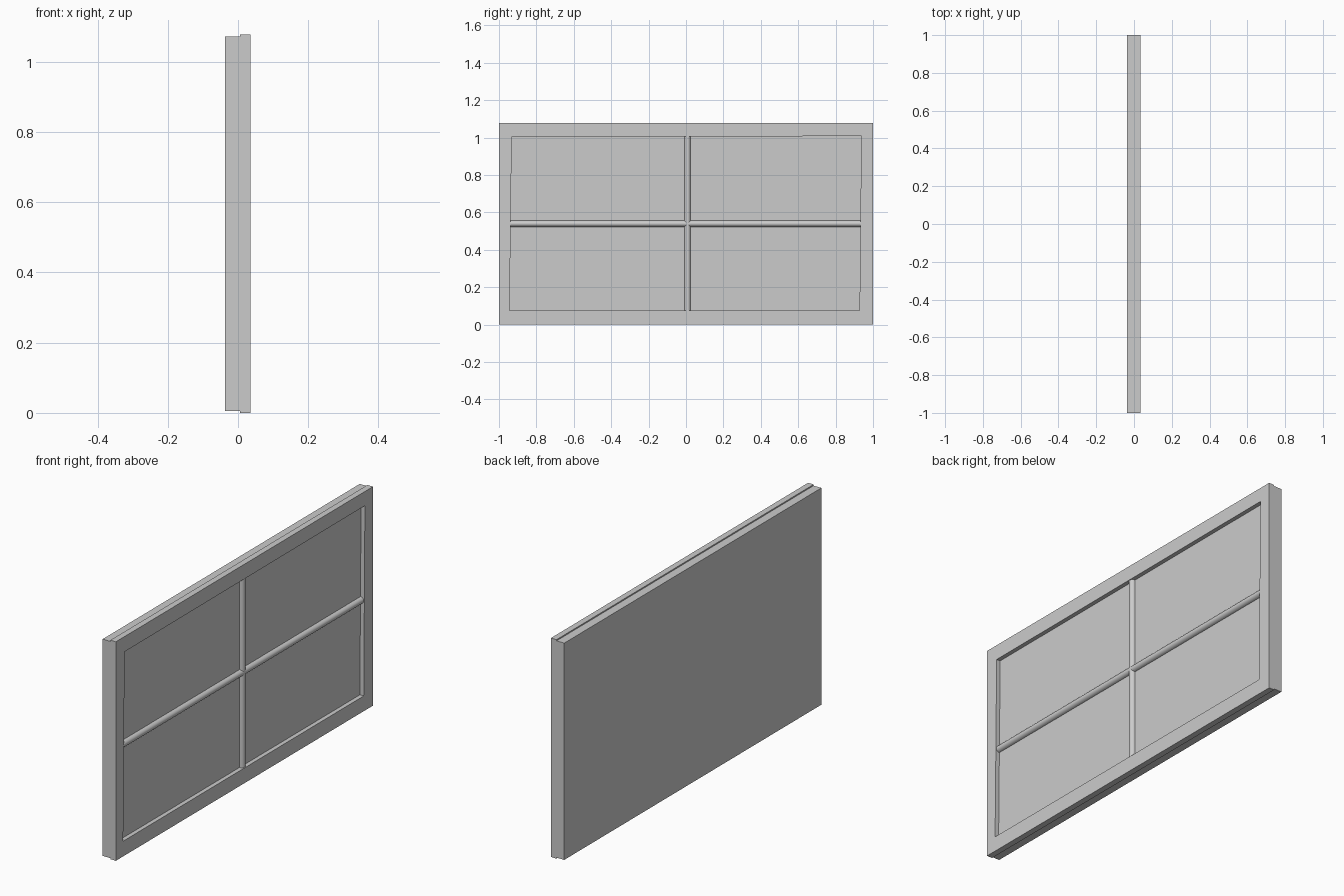
import bpy, bmesh
from math import cos, sin, pi

if "Cube" in bpy.data.objects:
    bpy.data.objects.remove(bpy.data.objects["Cube"])


def make_object(name, verts, faces):
    mesh = bpy.data.meshes.new(name)
    mesh.from_pydata(verts, [], faces)
    bm = bmesh.new()
    bm.from_mesh(mesh)
    bmesh.ops.recalc_face_normals(bm, faces=bm.faces)
    bm.to_mesh(mesh)
    bm.free()
    obj = bpy.data.objects.new(name, mesh)
    bpy.context.collection.objects.link(obj)
    return obj


def box(name, lo, hi):
    verts = [(x, y, z) for x in (lo[0], hi[0]) for y in (lo[1], hi[1]) for z in (lo[2], hi[2])]
    faces = [(0, 1, 3, 2), (4, 6, 7, 5), (0, 4, 5, 1), (2, 3, 7, 6), (0, 2, 6, 4), (1, 5, 7, 3)]
    return make_object(name, verts, faces)


# Backing board, slightly lower than the frame and forming the pane surface
box("backing_board", (-0.037, -1.0, 0.005), (0.014, 1.0, 1.072))

# Mitred front frame with a slightly irregular opening
outer = [(-1, 0), (1, 0), (1, 1.078), (-1, 1.078)]
inner = [(-0.943, 0.075), (0.928, 0.075), (0.937, 1.008), (-0.932, 1.003)]
verts = [(x, y, z) for x in (0.005, 0.035) for ring in (outer, inner) for y, z in ring]
faces = []
for i in range(4):
    j = (i + 1) % 4
    faces += [(8 + i, 8 + j, 12 + j, 12 + i), (i, 4 + i, 4 + j, j),
              (i, j, 8 + j, 8 + i), (4 + i, 12 + i, 12 + j, 4 + j)]
make_object("front_frame", verts, faces)


# Rounded glazing bars crossing the opening
def bar(name, centre, start, end, vertical):
    n = 8
    verts, faces = [], []
    for along in (start, end):
        for k in range(n + 1):
            a = pi * k / n
            across, x = centre + 0.017 * cos(a), 0.013 + 0.019 * sin(a)
            verts.append((x, across, along) if vertical else (x, along, across))
    for k in range(n):
        faces.append((k, k + 1, n + 2 + k, n + 1 + k))
    faces += [tuple(range(n + 1)), tuple(range(n + 1, 2 * n + 2)), (0, n, 2 * n + 1, n + 1)]
    obj = make_object(name, verts, faces)
    bpy.context.view_layer.objects.active = obj
    obj.select_set(True)
    bpy.ops.object.shade_smooth_by_angle()
    obj.select_set(False)


bar("horizontal_bar", 0.54, -0.95, 0.945, False)
bar("vertical_bar", 0.008, 0.07, 1.015, True)
